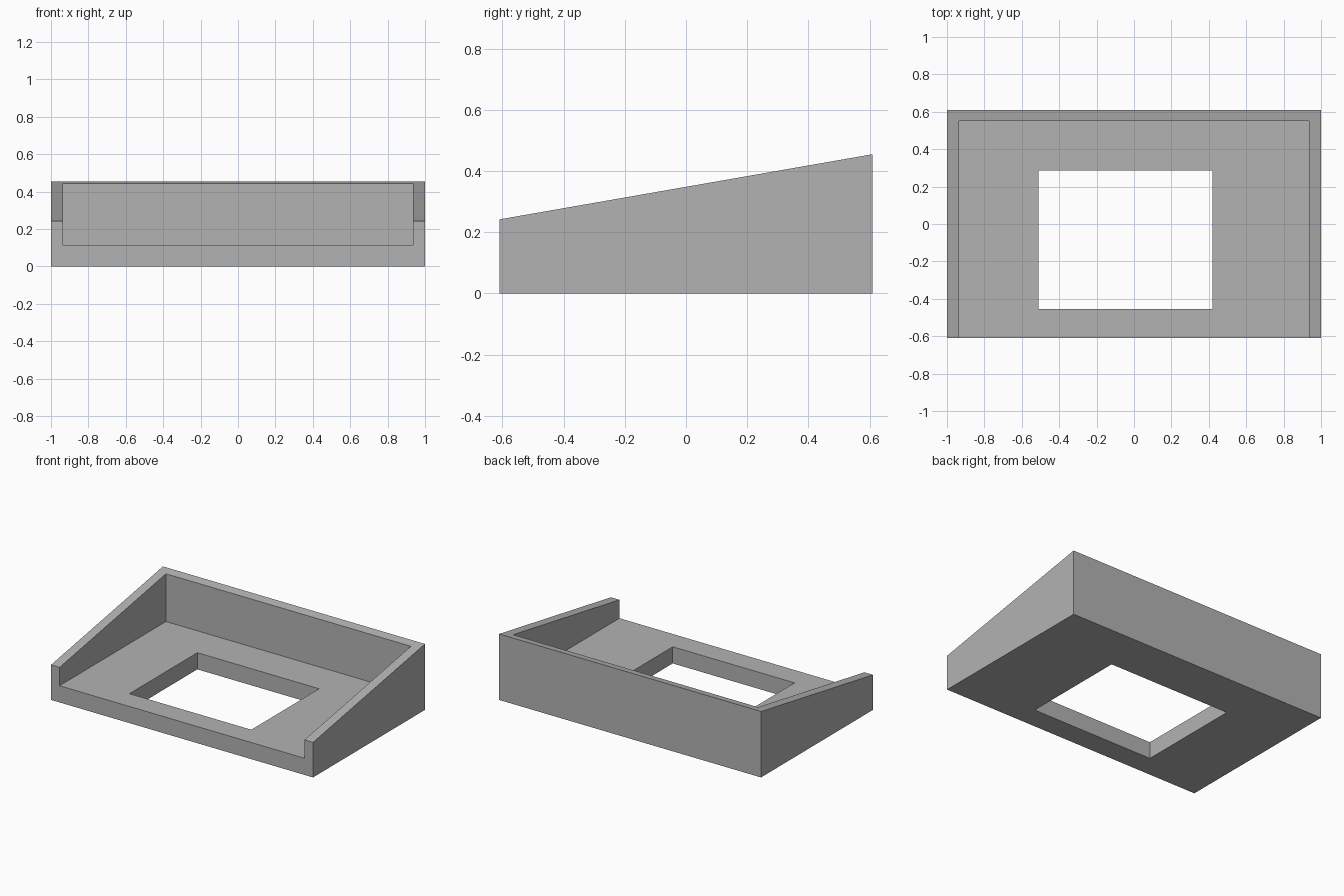
import bpy
import bmesh

cube = bpy.data.objects.get("Cube")
if cube:
    bpy.data.objects.remove(cube, do_unlink=True)

# Single grey material
grey = bpy.data.materials.new("plain grey")
grey.use_nodes = True
colour = (0.45, 0.45, 0.45, 1)
grey.diffuse_color = colour
grey.node_tree.nodes["Principled BSDF"].inputs["Base Color"].default_value = colour

HALF_DEPTH = 0.61
WALL = 0.065
FLOOR_TOP = 0.115


def extruded(name, profile, x0, x1):
    """Solid made by sweeping a (y, z) profile along x."""
    bm = bmesh.new()
    face = bm.faces.new([bm.verts.new((x0, y, z)) for y, z in profile])
    swept = bmesh.ops.extrude_face_region(bm, geom=[face])["geom"]
    verts = [g for g in swept if isinstance(g, bmesh.types.BMVert)]
    bmesh.ops.translate(bm, verts=verts, vec=(x1 - x0, 0, 0))
    bmesh.ops.recalc_face_normals(bm, faces=bm.faces)
    mesh = bpy.data.meshes.new(name)
    bm.to_mesh(mesh)
    bm.free()
    mesh.materials.append(grey)
    obj = bpy.data.objects.new(name, mesh)
    bpy.context.collection.objects.link(obj)
    return obj


def box(name, x0, x1, y0, y1, z0, z1):
    return extruded(name, [(y0, z0), (y1, z0), (y1, z1), (y0, z1)], x0, x1)


# Wedge-shaped body, rising to the back
tray = extruded("sloped_tray", [(-HALF_DEPTH, 0), (HALF_DEPTH, 0),
                                (HALF_DEPTH, 0.455), (-HALF_DEPTH, 0.242)], -1, 1)

# Open-fronted recess and the off-centre floor opening
cutters = [
    box("recess_cutter", WALL - 1, 1 - WALL, -1, HALF_DEPTH - WALL + 0.005, FLOOR_TOP, 1),
    box("floor_opening_cutter", -0.51, 0.42, -0.455, 0.285, -0.2, 0.3),
]
for cutter in cutters:
    cutter.hide_render = True
    cutter.hide_viewport = True
    cutter.display_type = 'WIRE'
    cut = tray.modifiers.new(cutter.name, 'BOOLEAN')
    cut.operation = 'DIFFERENCE'
    cut.solver = 'EXACT'
    cut.object = cutter
